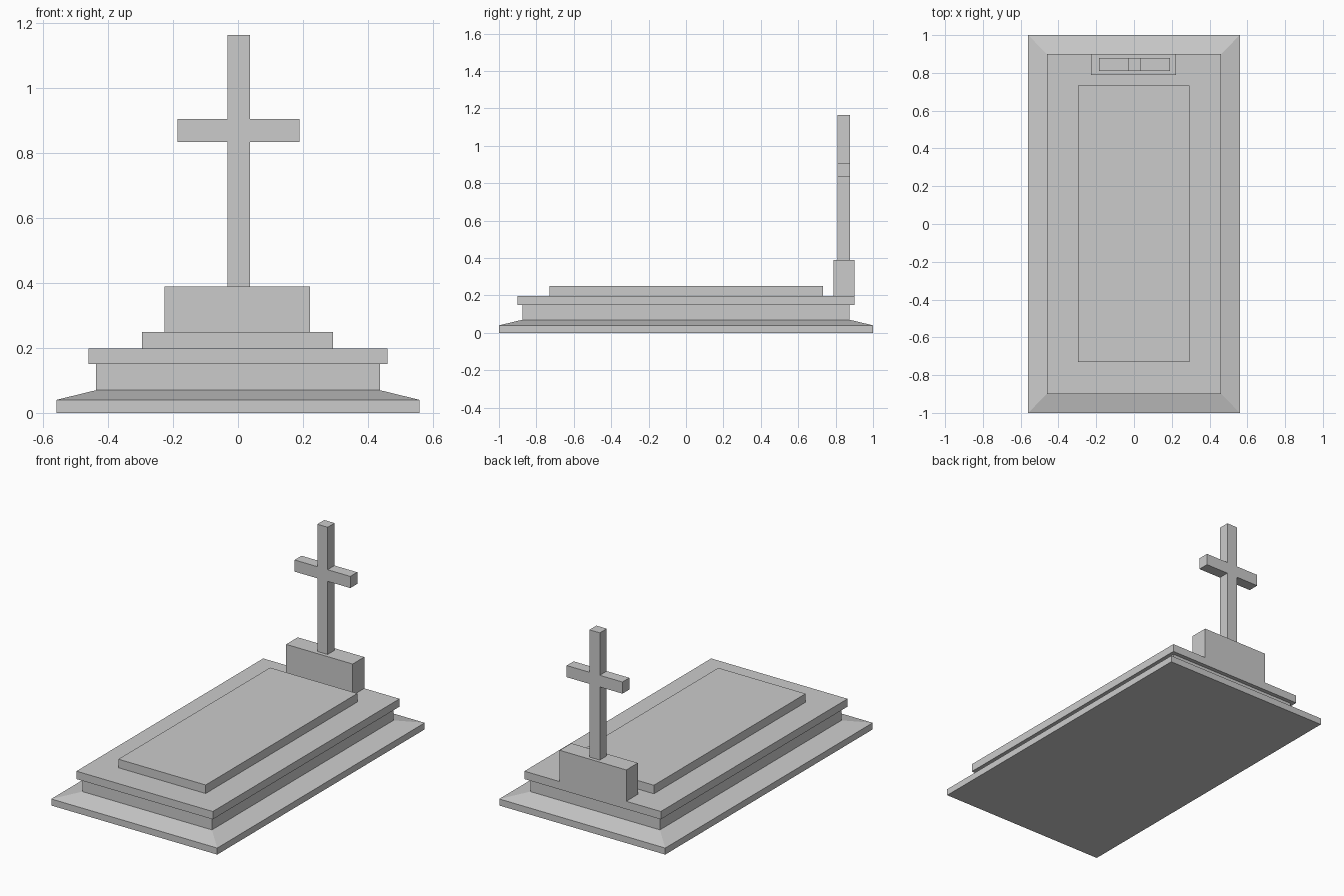
import bpy, bmesh

if "Cube" in bpy.data.objects:
    bpy.data.objects.remove(bpy.data.objects["Cube"])


def link(name, bm):
    bmesh.ops.recalc_face_normals(bm, faces=bm.faces)
    mesh = bpy.data.meshes.new(name)
    bm.to_mesh(mesh)
    bm.free()
    obj = bpy.data.objects.new(name, mesh)
    bpy.context.collection.objects.link(obj)
    return obj


def stack(name, levels):
    """Closed solid from rectangular rings: (x0, x1, y0, y1, z)."""
    bm = bmesh.new()
    rings = [[bm.verts.new(p) for p in
              ((x0, y0, z), (x1, y0, z), (x1, y1, z), (x0, y1, z))]
             for x0, x1, y0, y1, z in levels]
    for a, b in zip(rings, rings[1:]):
        for i in range(4):
            j = (i + 1) % 4
            bm.faces.new((a[i], a[j], b[j], b[i]))
    bm.faces.new(rings[0][::-1])
    bm.faces.new(rings[-1])
    return link(name, bm)


def box(name, x0, x1, y0, y1, z0, z1):
    return stack(name, [(x0, x1, y0, y1, z0), (x0, x1, y0, y1, z1)])


# Plinth with sloped shoulder
stack("sloped_plinth", [(-0.56, 0.56, -1, 1, 0),
                        (-0.56, 0.56, -1, 1, 0.04),
                        (-0.437, 0.437, -0.875, 0.875, 0.07)])

# Tomb body, overhanging slab and raised lid
box("tomb_body", -0.437, 0.437, -0.875, 0.875, 0.07, 0.15)
box("cover_slab", -0.46, 0.46, -0.9, 0.9, 0.15, 0.198)
box("raised_lid", -0.296, 0.293, -0.73, 0.732, 0.198, 0.25)

# Headstone block carrying the cross
box("cross_pedestal", -0.227, 0.222, 0.788, 0.9, 0.198, 0.389)

# Cross: half outline mirrored about its centre line, then extruded
cx, post, arm = 0.002, 0.035, 0.188
half = [(post, 0.389), (post, 0.835), (arm, 0.835),
        (arm, 0.906), (post, 0.906), (post, 1.165)]
outline = [(cx + x, z) for x, z in half] + [(cx - x, z) for x, z in reversed(half)]
bm = bmesh.new()
face = bm.faces.new([bm.verts.new((x, 0.811, z)) for x, z in outline])
ext = bmesh.ops.extrude_face_region(bm, geom=[face], use_keep_orig=True)
verts = [g for g in ext["geom"] if isinstance(g, bmesh.types.BMVert)]
bmesh.ops.translate(bm, verts=verts, vec=(0, 0.067, 0))
link("cross", bm)
